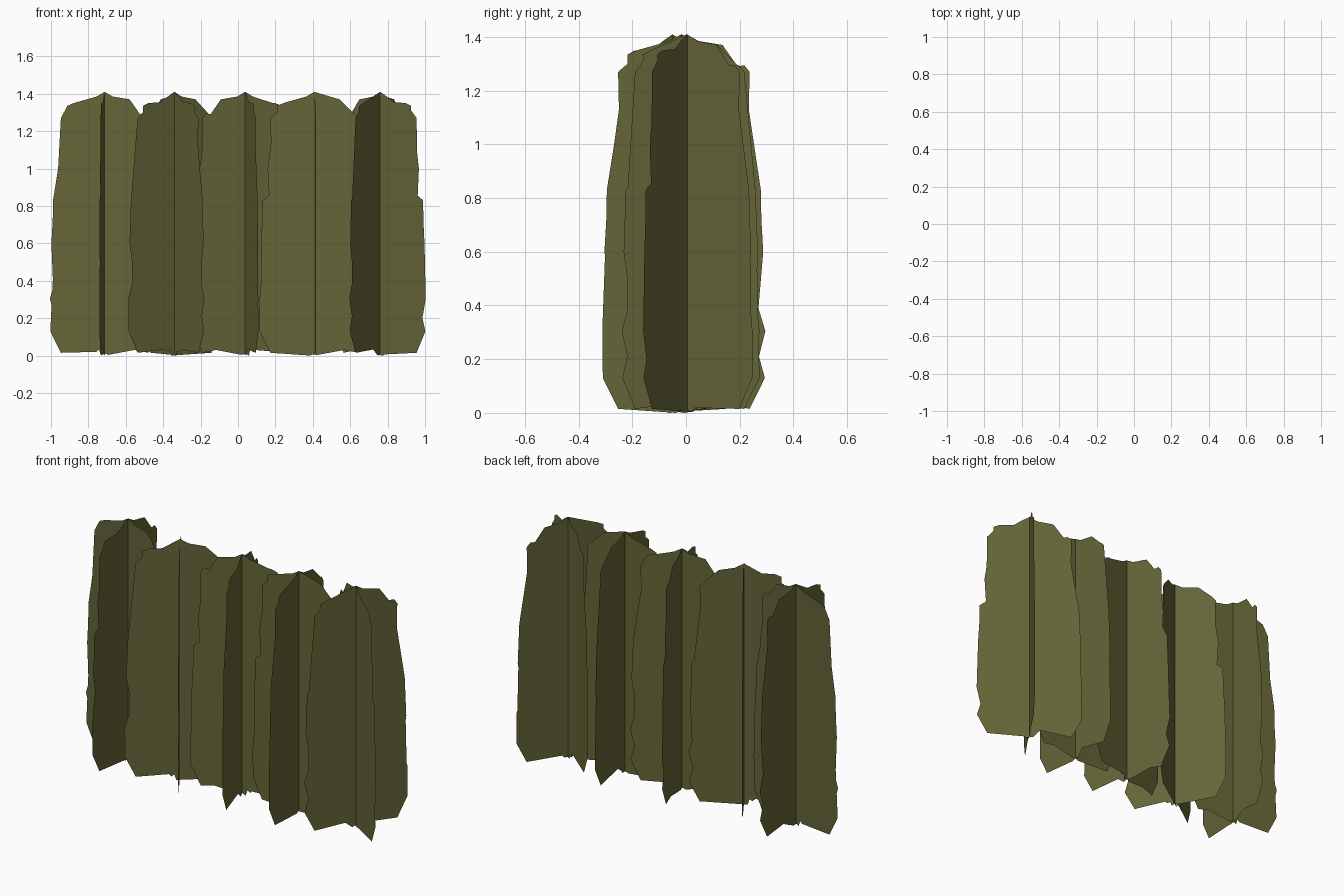
import bpy, bmesh
from math import radians
from mathutils import Matrix

if "Cube" in bpy.data.objects:
    bpy.data.objects.remove(bpy.data.objects["Cube"])

# Leaf material
leaf = bpy.data.materials.new("leaf_green")
leaf.diffuse_color = (0.13, 0.13, 0.04, 1)
leaf.use_nodes = True
leaf.node_tree.nodes["Principled BSDF"].inputs["Base Color"].default_value = leaf.diffuse_color

# Ragged side profile shared by both halves (distance from trunk, height), bottom to top
SIDE = [(.235, .015), (.292, .13), (.27, .21), (.294, .305), (.268, .39),
        (.27, .50), (.286, .60), (.279, .72), (.277, .83), (.242, .855),
        (.25, 1.0), (.232, 1.13), (.235, 1.27)]
# Ragged bottom edges, from the centre outwards
BOTTOM_R = [(0, .012), (.02, .004), (.06, .05), (.16, .03)]
BOTTOM_L = [(.02, .0), (.03, .032), (.045, .02), (.06, .033)]
# Ragged top edges, from the side to the centre
TOP_R = [(.215, 1.295), (.19, 1.29), (.134, 1.37), (.043, 1.385), (0, 1.41)]
TOP_L = [(.20, 1.30), (.20, 1.335), (.166, 1.35), (.085, 1.355), (.043, 1.385)]

right = BOTTOM_R + SIDE + TOP_R
left = BOTTOM_L + SIDE + TOP_L
OUTLINE = right + [(-x, z) for x, z in reversed(left)]


def crossed_bush(name, x, y, angle):
    """Two flat upright cards crossing at a right angle."""
    bm = bmesh.new()
    for turn in (0, 90):
        m = Matrix.Rotation(radians(angle + turn), 4, 'Z')
        verts = [bm.verts.new(m @ Matrix.Translation((px, 0, pz)).translation)
                 for px, pz in OUTLINE]
        bm.faces.new(verts)
    bmesh.ops.triangulate(bm, faces=bm.faces[:])
    mesh = bpy.data.meshes.new(name)
    bm.to_mesh(mesh)
    bm.free()
    mesh.materials.append(leaf)
    obj = bpy.data.objects.new(name, mesh)
    obj.location = (x, y, 0)
    bpy.context.collection.objects.link(obj)


# Row of five bushes: x, y, turn
BUSHES = [(-.713, .003, -5.5), (-.34, -.05, 33), (.038, -.016, 104),
          (.408, -.018, 2), (.76, .005, 56)]
for i, (x, y, a) in enumerate(BUSHES, 1):
    crossed_bush(f"hedge_bush_{i}", x, y, a)
